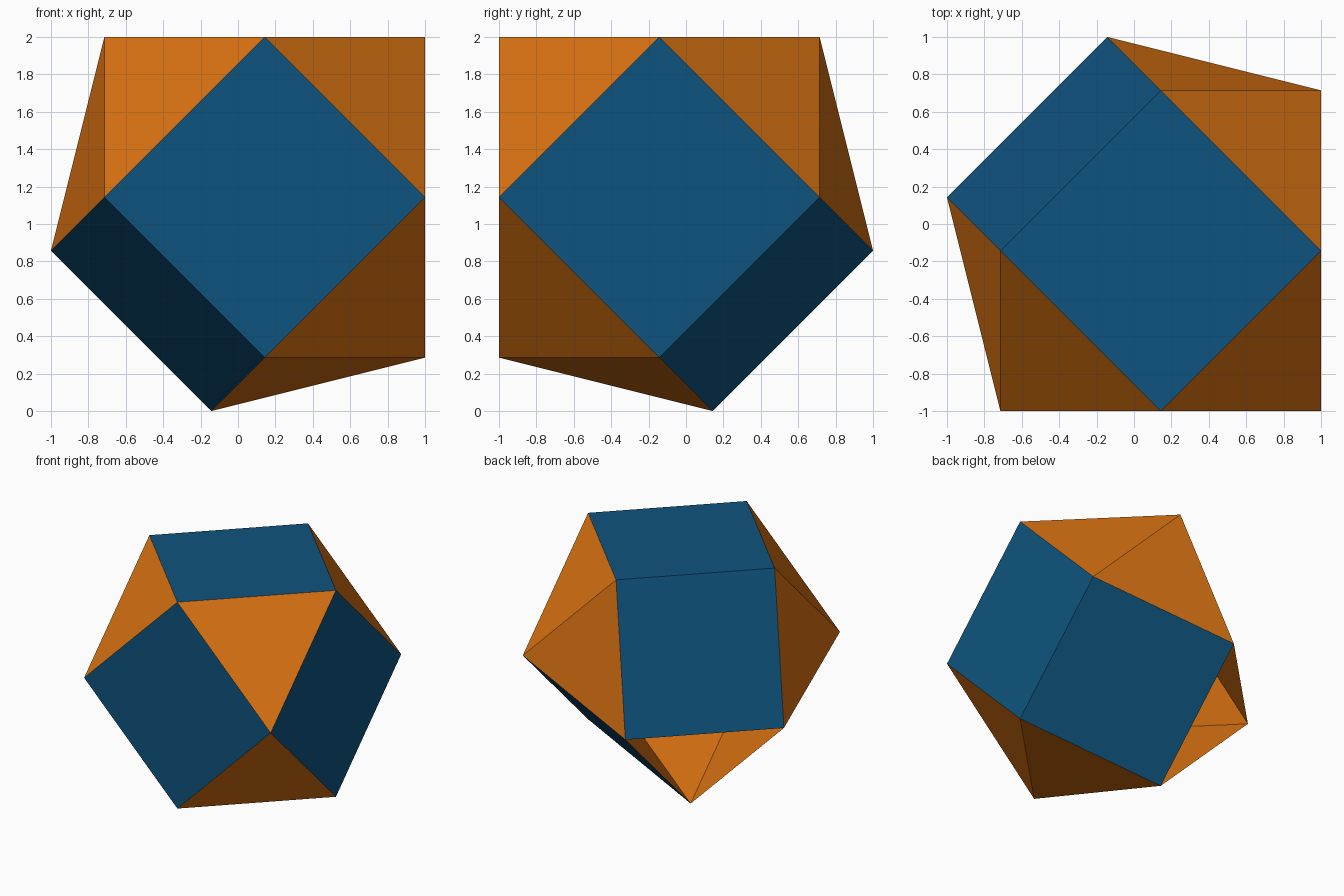
import bpy, bmesh, math
from mathutils import Vector, Matrix

cube = bpy.data.objects.get("Cube")
if cube:
    bpy.data.objects.remove(cube, do_unlink=True)


def make_material(name, rgb):
    mat = bpy.data.materials.new(name)
    mat.use_nodes = True
    colour = (*rgb, 1.0)
    mat.diffuse_color = colour
    mat.node_tree.nodes["Principled BSDF"].inputs["Base Color"].default_value = colour
    return mat


orange = make_material("orange", (0.70, 0.17, 0.006))
blue = make_material("deep blue", (0.0045, 0.088, 0.21))

HALF = 6 / 7                        # half the width of the upper body
EDGE = HALF * math.sqrt(2)          # every edge has this length
HEIGHT = EDGE * math.sqrt(2 / 3)    # height of each cupola
TRI_R = EDGE / math.sqrt(3)         # radius of each triangle ring

bm = bmesh.new()


def ring(count, radius, z, start):
    """A ring of evenly spaced vertices around the body's tilted axis."""
    angles = [math.radians(start + 360 * i / count) for i in range(count)]
    return [bm.verts.new((radius * math.cos(a), radius * math.sin(a), z)) for a in angles]


hexagon = ring(6, EDGE, 0, 0)
top = ring(3, TRI_R, HEIGHT, 30)
bottom = ring(3, TRI_R, -HEIGHT, 30)
pit = ring(3, TRI_R, 0, 90)         # floor of the recess, turned half a step

# Two mirrored cupolas: alternating triangles and squares round the waist
for tri in (top, bottom):
    for i in range(3):
        a, b, c = (hexagon[(2 * i + k) % 6] for k in range(3))
        bm.faces.new((a, b, tri[i]))
        bm.faces.new((b, c, tri[(i + 1) % 3], tri[i]))
bm.faces.new(top)

# Octahedral recess sunk into the bottom triangle
for i in range(3):
    j = (i + 1) % 3
    bm.faces.new((bottom[i], bottom[j], pit[i]))
    bm.faces.new((pit[i], pit[j], bottom[j]))
bm.faces.new(pit)

# Squares are blue, triangles orange
for face in bm.faces:
    face.material_index = 1 if len(face.verts) == 4 else 0

# Tilt the axis so three squares face front, side and top
x_axis = Vector((1, 1, 0)).normalized()
z_axis = Vector((1, -1, 1)).normalized()
y_axis = z_axis.cross(x_axis)
tilt = Matrix((x_axis, y_axis, z_axis)).transposed().to_4x4()
place = Matrix.Translation((1 / 7, -1 / 7, 8 / 7)) @ tilt
bm.transform(place)
bmesh.ops.recalc_face_normals(bm, faces=bm.faces[:])

mesh = bpy.data.meshes.new("faceted_body")
bm.to_mesh(mesh)
bm.free()
mesh.materials.append(orange)
mesh.materials.append(blue)
body = bpy.data.objects.new("faceted_body", mesh)
bpy.context.collection.objects.link(body)
